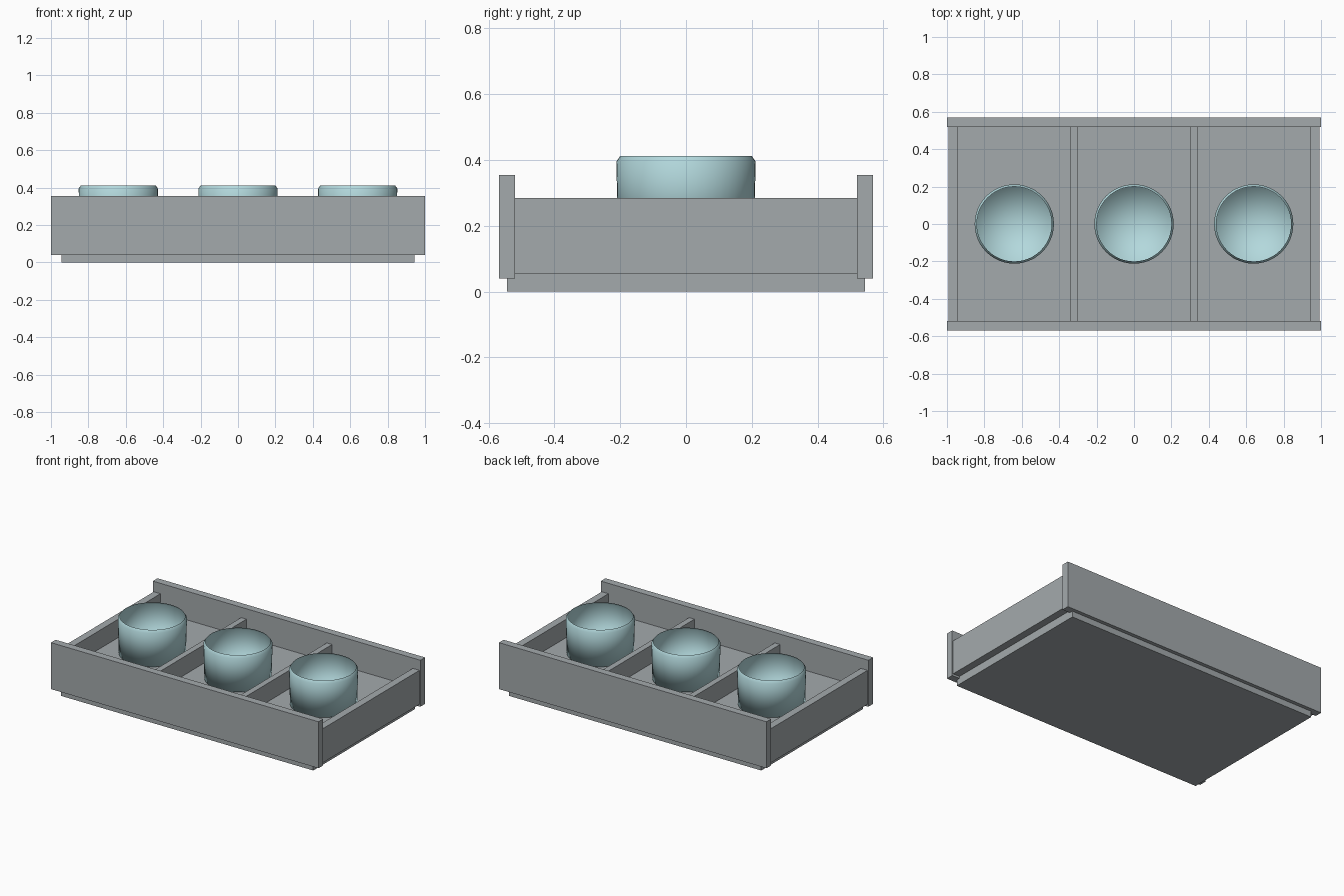
import bpy, bmesh, math

if "Cube" in bpy.data.objects:
    bpy.data.objects.remove(bpy.data.objects["Cube"])

FLOOR = 0.16  # height of the compartment floor


def material(name, rgb):
    m = bpy.data.materials.new(name)
    m.diffuse_color = (*rgb, 1)
    m.use_nodes = True
    m.node_tree.nodes["Principled BSDF"].inputs["Base Color"].default_value = m.diffuse_color
    return m


GREY = material("grey_board", (0.37, 0.4, 0.415))
BLUE = material("pale_blue", (0.45, 0.69, 0.72))


def add_object(name, bm, mat):
    mesh = bpy.data.meshes.new(name)
    bm.to_mesh(mesh)
    bm.free()
    mesh.materials.append(mat)
    ob = bpy.data.objects.new(name, mesh)
    bpy.context.collection.objects.link(ob)
    return ob


def box(name, x0, x1, y0, y1, z0, z1):
    bm = bmesh.new()
    bmesh.ops.create_cube(bm, size=1)
    bmesh.ops.scale(bm, vec=(x1 - x0, y1 - y0, z1 - z0), verts=bm.verts)
    bmesh.ops.translate(bm, vec=((x0 + x1) / 2, (y0 + y1) / 2, (z0 + z1) / 2), verts=bm.verts)
    add_object(name, bm, GREY)


def cup(name, x):
    # thin open shell: base, nearly straight wall, lip turned in
    prof = [(0, FLOOR + 0.005), (0.206, FLOOR + 0.005), (0.212, 0.395), (0.2, 0.412)]
    bm = bmesh.new()
    vs = [bm.verts.new((r, 0, z)) for r, z in prof]
    es = [bm.edges.new(p) for p in zip(vs, vs[1:])]
    bmesh.ops.spin(bm, geom=vs + es, cent=(0, 0, 0), axis=(0, 0, 1),
                   angle=2 * math.pi, steps=48, use_duplicate=False)
    bmesh.ops.remove_doubles(bm, verts=bm.verts, dist=1e-4)
    bmesh.ops.recalc_face_normals(bm, faces=bm.faces)
    base = min(bm.faces, key=lambda f: f.calc_center_median().z)
    if base.normal.z > 0:
        bmesh.ops.reverse_faces(bm, faces=bm.faces)
    for f in bm.faces:
        f.smooth = True
    add_object(name, bm, BLUE).location.x = x


# base plate and raised floor
box("base_plate", -0.943, 0.943, -0.544, 0.544, 0, 0.055)
box("compartment_floor", -0.943, 0.943, -0.519, 0.519, 0.055, FLOOR)

# long side boards
box("front_board", -1, 1, -0.569, -0.519, 0.04, 0.354)
box("back_board", -1, 1, 0.519, 0.569, 0.04, 0.354)

# end panels and dividers
for name, x0, x1 in (("left_end", -0.993, -0.943), ("left_divider", -0.34, -0.3),
                     ("right_divider", 0.3, 0.34), ("right_end", 0.943, 0.993)):
    box(name, x0, x1, -0.519, 0.519, 0.054, 0.284)

# one cup in each compartment
for name, x in (("left_cup", -0.64), ("middle_cup", 0), ("right_cup", 0.64)):
    cup(name, x)
